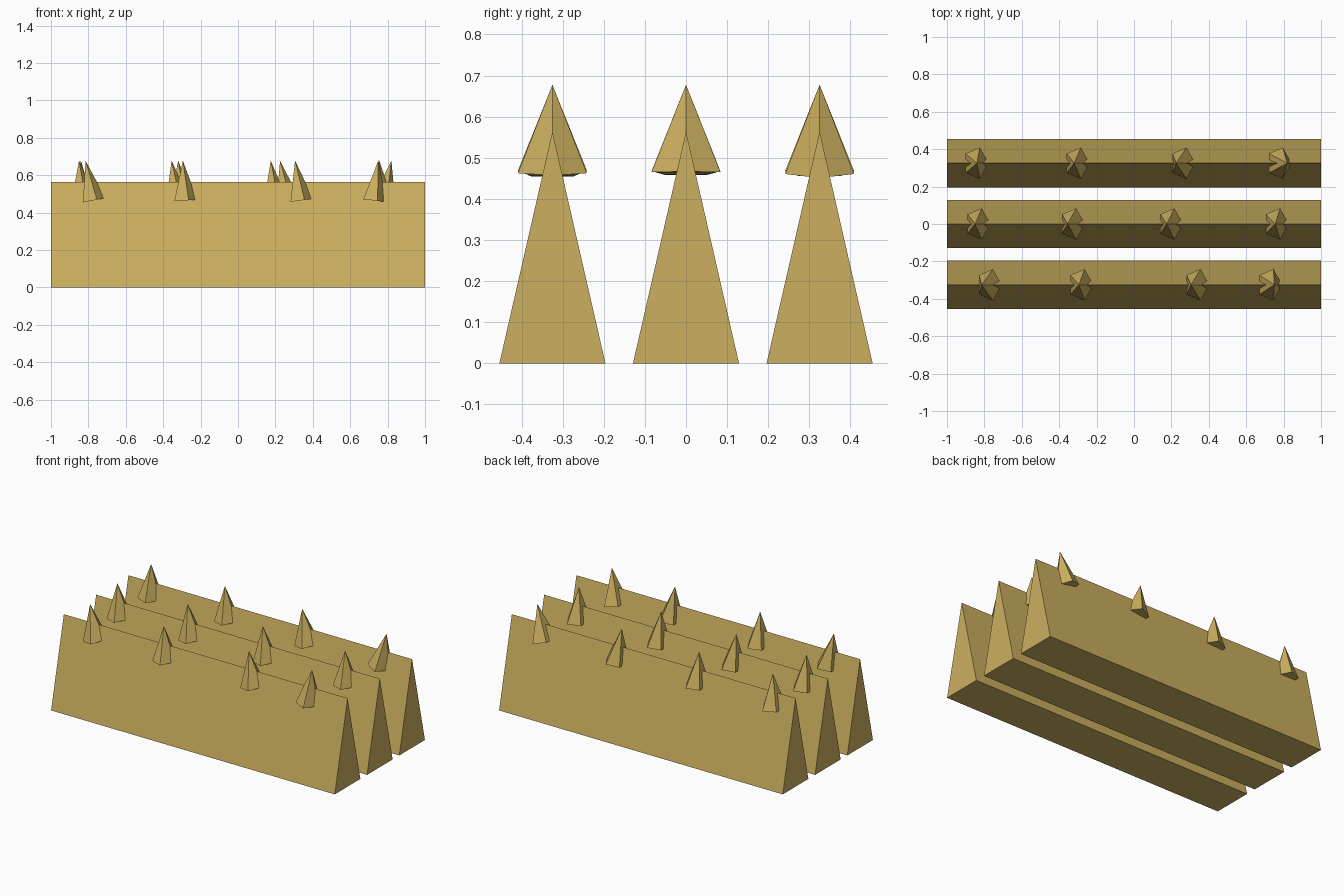
import bpy
import bmesh
import math
from mathutils import Matrix

cube = bpy.data.objects.get("Cube")
if cube:
    bpy.data.objects.remove(cube)

# Single sandy gold colour
gold = bpy.data.materials.new("sandy_gold")
gold.use_nodes = True
colour = (0.60, 0.43, 0.115, 1)
gold.diffuse_color = colour
gold.node_tree.nodes["Principled BSDF"].inputs["Base Color"].default_value = colour


def add_object(name, bm):
    bmesh.ops.recalc_face_normals(bm, faces=bm.faces)
    mesh = bpy.data.meshes.new(name)
    bm.to_mesh(mesh)
    bm.free()
    mesh.materials.append(gold)
    obj = bpy.data.objects.new(name, mesh)
    bpy.context.collection.objects.link(obj)
    return obj


def ridge(name, y):
    """Long triangular prism, extruded along x."""
    bm = bmesh.new()
    profile = [(-0.129, 0), (0.129, 0), (0, 0.564)]
    face = bm.faces.new([bm.verts.new((-1, y + dy, z)) for dy, z in profile])
    ext = bmesh.ops.extrude_face_region(bm, geom=[face], use_keep_orig=True)
    verts = [v for v in ext["geom"] if isinstance(v, bmesh.types.BMVert)]
    bmesh.ops.translate(bm, verts=verts, vec=(2, 0, 0))
    add_object(name, bm)


def spike(name, x, y, tip_x):
    """Five-sided cone sitting on the ridge, leaning along x."""
    base_z, tip_z = 0.465, 0.678
    lean = math.atan2(tip_x - x, tip_z - base_z)
    length = math.hypot(tip_x - x, tip_z - base_z)
    bm = bmesh.new()
    tip = bm.verts.new((0, 0, length))
    ring = []
    for i in range(5):
        a = math.tau * i / 5
        ring.append(bm.verts.new((0.068 * math.cos(a), 0.088 * math.sin(a), 0)))
    bm.faces.new(ring)
    for i in range(5):
        bm.faces.new((ring[i], ring[(i + 1) % 5], tip))
    bm.transform(Matrix.Translation((x, y, base_z)) @ Matrix.Rotation(lean, 4, "Y"))
    add_object(name, bm)


# Each row: y position, then (base x, tip x) of its spikes
rows = {
    "front": (-0.325, [(-0.775, -0.815), (-0.285, -0.295), (0.335, 0.305), (0.725, 0.75)]),
    "middle": (0, [(-0.835, -0.85), (-0.33, -0.355), (0.195, 0.175), (0.76, 0.755)]),
    "back": (0.325, [(-0.845, -0.84), (-0.305, -0.32), (0.26, 0.225), (0.775, 0.82)]),
}
for row, (y, spikes) in rows.items():
    ridge(row + "_ridge", y)
    for n, (x, tip_x) in enumerate(spikes, 1):
        spike(f"{row}_spike_{n}", x, y, tip_x)
